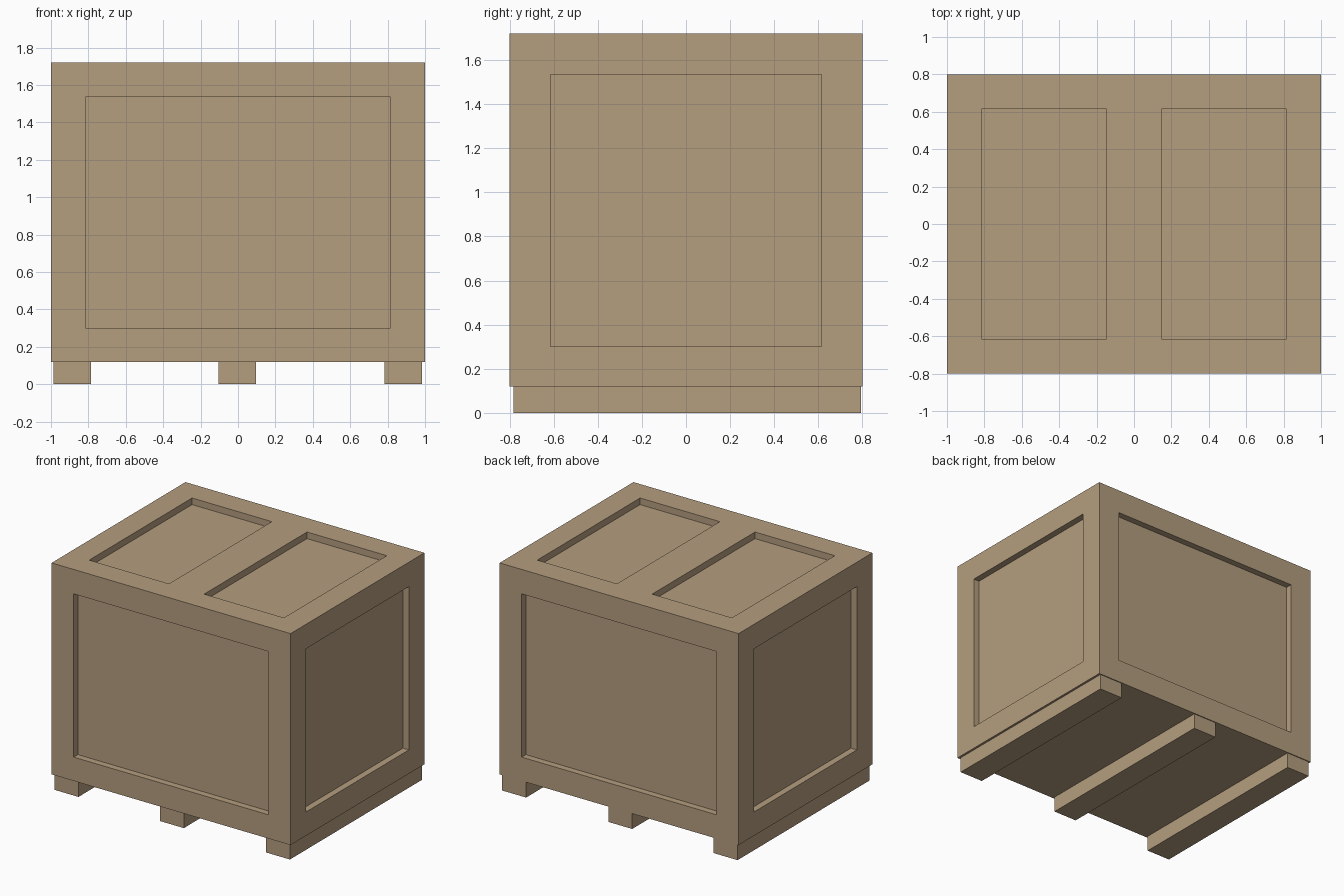
import bpy
import bmesh
from mathutils import Matrix

if "Cube" in bpy.data.objects:
    bpy.data.objects.remove(bpy.data.objects["Cube"])

wood = bpy.data.materials.new("pale wood")
wood.diffuse_color = (0.456, 0.337, 0.209, 1)
wood.use_nodes = True
wood.node_tree.nodes["Principled BSDF"].inputs["Base Color"].default_value = wood.diffuse_color


def boxes(name, spans):
    """One object made of boxes, each given as (x0, x1, y0, y1, z0, z1)."""
    bm = bmesh.new()
    for x0, x1, y0, y1, z0, z1 in spans:
        centre = Matrix.Translation(((x0 + x1) / 2, (y0 + y1) / 2, (z0 + z1) / 2))
        size = Matrix.Diagonal((x1 - x0, y1 - y0, z1 - z0, 1))
        bmesh.ops.create_cube(bm, size=1, matrix=centre @ size)
    mesh = bpy.data.meshes.new(name)
    bm.to_mesh(mesh)
    bm.free()
    mesh.materials.append(wood)
    obj = bpy.data.objects.new(name, mesh)
    bpy.context.collection.objects.link(obj)
    return obj


X, Y, BOTTOM, TOP = 1.0, 0.8, 0.12, 1.72
PX, PY, PZ0, PZ1 = 0.815, 0.615, 0.30, 1.535   # panel outlines
DEPTH, OUT = 0.05, 0.1                         # recess depth, cutter overshoot

# Crate body
crate = boxes("crate_body", [(-X, X, -Y, Y, BOTTOM, TOP)])

# Recessed panels: front, back, both ends and two on the lid
cutter = boxes("panel_cutter", [
    (-PX, PX, -Y - OUT, -Y + DEPTH, PZ0, PZ1),
    (-PX, PX, Y - DEPTH, Y + OUT, PZ0, PZ1),
    (-X - OUT, -X + DEPTH, -PY, PY, PZ0, PZ1),
    (X - DEPTH, X + OUT, -PY, PY, PZ0, PZ1),
    (-PX, -0.147, -PY, PY, TOP - DEPTH, TOP + OUT),
    (0.147, PX, -PY, PY, TOP - DEPTH, TOP + OUT),
])
cutter.hide_render = True
cut = crate.modifiers.new("panels", 'BOOLEAN')
cut.operation = 'DIFFERENCE'
cut.solver = 'EXACT'
cut.object = cutter
bpy.context.view_layer.objects.active = crate
bpy.ops.object.modifier_apply(modifier=cut.name)
bpy.data.objects.remove(cutter)

# Three skids running front to back
for name, x in (("left_skid", -0.887), ("middle_skid", -0.005), ("right_skid", 0.883)):
    boxes(name, [(x - 0.1, x + 0.1, -0.783, 0.793, 0, BOTTOM)])
